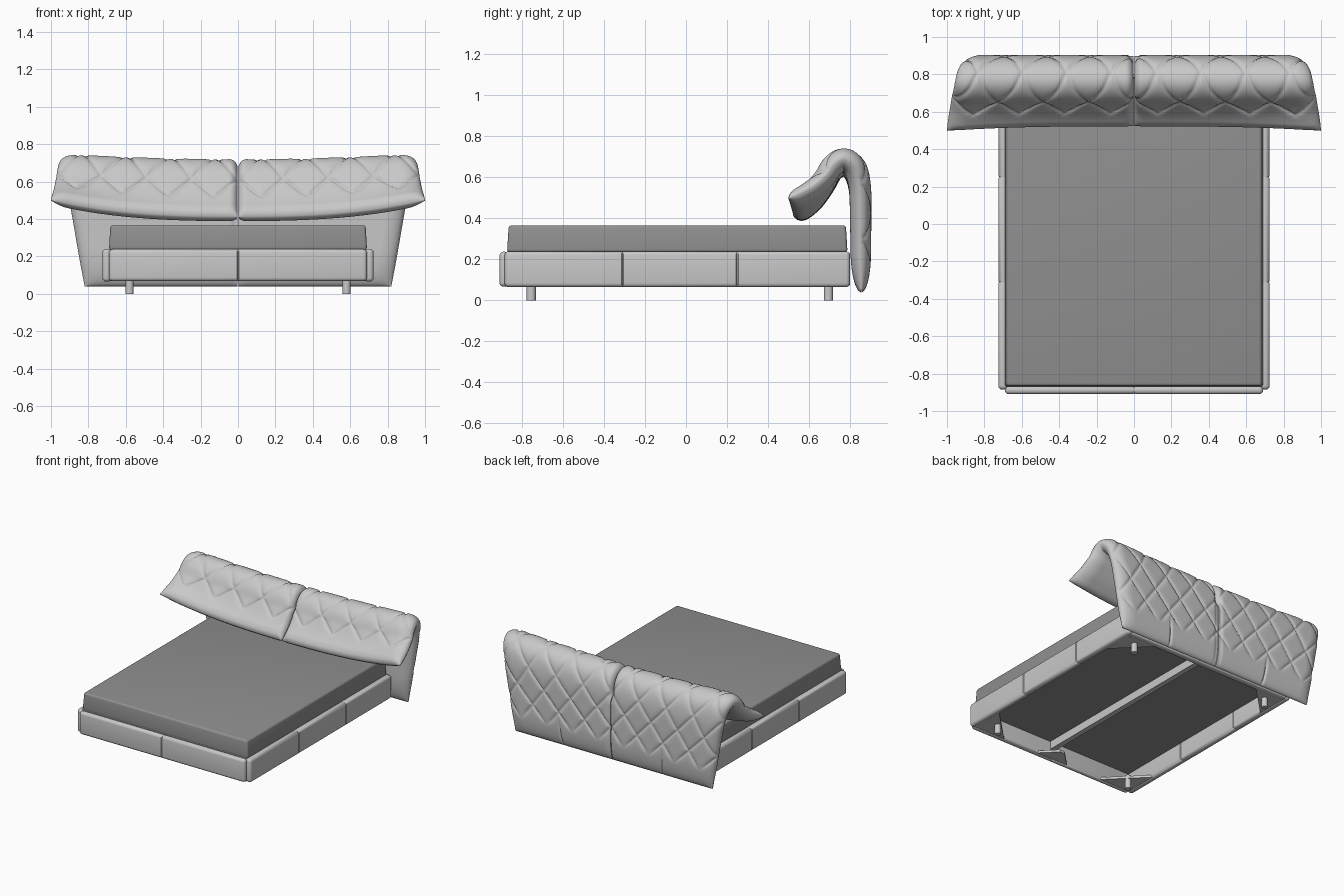
import bpy
import bmesh
import math
from mathutils import Vector

cube = bpy.data.objects.get("Cube")
if cube:
    bpy.data.objects.remove(cube, do_unlink=True)


def material(name, grey):
    m = bpy.data.materials.new(name)
    m.use_nodes = True
    colour = (grey, grey, grey, 1)
    m.diffuse_color = colour
    m.node_tree.nodes["Principled BSDF"].inputs["Base Color"].default_value = colour
    return m


FABRIC = material("light grey fabric", 0.58)
SHEET = material("mid grey sheet", 0.28)


def finish(name, bm, mat, angle=0.6):
    bmesh.ops.recalc_face_normals(bm, faces=bm.faces[:])
    mesh = bpy.data.meshes.new(name)
    bm.to_mesh(mesh)
    bm.free()
    mesh.materials.append(mat)
    ob = bpy.data.objects.new(name, mesh)
    bpy.context.collection.objects.link(ob)
    bpy.ops.object.select_all(action='DESELECT')
    ob.select_set(True)
    bpy.context.view_layer.objects.active = ob
    bpy.ops.object.shade_smooth_by_angle(angle=angle)
    return ob


def box(name, lo, hi, mat, bevel=0.0, taper=0.0, seams=(), axis=1):
    """Bevelled box; taper insets the top, seams are shallow stitched grooves."""
    bm = bmesh.new()
    bmesh.ops.create_cube(bm, size=1)
    lo, hi = Vector(lo), Vector(hi)
    mid, size = (lo + hi) / 2, hi - lo
    for v in bm.verts:
        k = taper if v.co.z > 0 else 0
        v.co = Vector([mid[i] + v.co[i] * (size[i] - (2 * k if i < 2 else 0))
                       for i in range(3)])
    if bevel:
        bmesh.ops.bevel(bm, geom=bm.edges[:], offset=bevel, segments=4,
                        profile=0.5, affect='EDGES')
    normal = Vector((0, 0, 0))
    normal[axis] = 1
    for s in seams:
        for off in (-0.005, 0, 0.005):
            bmesh.ops.bisect_plane(bm, geom=bm.verts[:] + bm.edges[:] + bm.faces[:],
                                   plane_co=normal * (s + off), plane_no=normal)
        for v in bm.verts:
            if abs(v.co[axis] - s) < 1e-4:
                other = 1 - axis
                v.co[other] += 0.006 if v.co[other] < mid[other] else -0.006
    return finish(name, bm, mat)


def prism(name, outline, z0, z1, mat):
    bm = bmesh.new()
    face = bm.faces.new([bm.verts.new((x, y, z0)) for x, y in outline])
    new = bmesh.ops.extrude_face_region(bm, geom=[face])["geom"]
    for v in new:
        if isinstance(v, bmesh.types.BMVert):
            v.co.z = z1
    return finish(name, bm, mat)


# Padded rails around the open base
for side, s in (("left", 1), ("right", -1)):
    xs = sorted((s * 0.675, s * 0.725))
    box(side + "_rail", (xs[0], -0.885, 0.065), (xs[1], 0.8, 0.24), FABRIC,
        bevel=0.02, seams=(-0.31, 0.25))
box("front_rail", (-0.69, -0.91, 0.067), (0.69, -0.865, 0.238), FABRIC,
    bevel=0.02, seams=(0,), axis=0)
box("back_rail", (-0.69, 0.75, 0.067), (0.69, 0.8, 0.238), FABRIC, bevel=0.015)

# Mattress and the deck that carries it
box("deck", (-0.685, -0.87, 0.2), (0.685, 0.77, 0.245), SHEET)
box("mattress", (-0.69, -0.873, 0.235), (0.69, 0.788, 0.366), SHEET,
    bevel=0.014, taper=0.008)

# Underside: centre beam with its gusset, corner brackets, round legs
box("centre_beam", (-0.02, -0.87, 0.14), (0.02, 0.77, 0.2), FABRIC)
prism("beam_gusset", [(-0.13, -0.87), (0.13, -0.87), (0.02, -0.76), (-0.02, -0.76)],
      0.072, 0.09, FABRIC)
for end, y, d, leg_y in (("front", -0.87, 1, -0.755), ("back", 0.78, -1, 0.695)):
    for side, s in (("left", 1), ("right", -1)):
        tag = end + "_" + side
        reach = 0.26
        prism(tag + "_bracket", [(s * 0.69, y), (s * (0.69 - reach), y),
                                 (s * 0.69, y + d * reach)], 0.07, 0.088, FABRIC)
        bm = bmesh.new()
        bmesh.ops.create_cone(bm, cap_ends=True, segments=24, radius1=0.022,
                              radius2=0.022, depth=0.1)
        bmesh.ops.translate(bm, verts=bm.verts[:], vec=(s * 0.58, leg_y, 0.05))
        finish(tag + "_leg", bm, FABRIC)

# Headboard centreline, floor to flap tip: y, z, half thickness, half width
KEYS = [(.855, .04, .05, .82), (.853, .2, .05, .85), (.852, .4, .052, .885),
        (.848, .54, .054, .915), (.822, .628, .057, .94), (.768, .663, .057, .955),
        (.715, .632, .055, .965), (.675, .56, .052, .975), (.625, .487, .05, .985),
        (.57, .435, .046, .995), (.525, .41, .045, 1.0)]
N = 120        # grid cells each way, a whole number per diamond
DIAMONDS = 4


def spline(keys, steps=40):
    """Catmull-Rom curve resampled at N+1 points of equal spacing."""
    k = [Vector(p) for p in keys]
    k = [2 * k[0] - k[1]] + k + [2 * k[-1] - k[-2]]
    dense = []
    for i in range(1, len(k) - 2):
        a, b, c, d = k[i - 1:i + 3]
        for j in range(steps):
            t = j / steps
            dense.append(0.5 * (2 * b + (c - a) * t + (2 * a - 5 * b + 4 * c - d) * t * t
                                + (3 * b - a - 3 * c + d) * t ** 3))
    dense.append(k[-2])
    run = [0.0]
    for p, q in zip(dense, dense[1:]):
        run.append(run[-1] + (q - p).xy.length)
    out, i = [], 0
    for n in range(N + 1):
        target = run[-1] * n / N
        while i < len(run) - 2 and run[i + 1] < target:
            i += 1
        t = (target - run[i]) / (run[i + 1] - run[i])
        out.append(dense[i].lerp(dense[i + 1], t))
    return out, run[-1]


def ramp(a, b, x):
    t = min(max((x - a) / (b - a), 0), 1)
    return t * t * (3 - 2 * t)


def rounding(dist, radius):
    return math.sqrt(max(1 - (1 - min(dist / radius, 1)) ** 2, 0))


def crease(phase):
    """Depth of a quilting line, strongest where phase is whole."""
    cells = abs(phase - round(phase)) * N / DIAMONDS
    return math.exp(-(cells / 1.1) ** 2) + 0.35 * math.exp(-(cells / 4) ** 2)


path, length = spline(KEYS)
bm = bmesh.new()
outer, inner = [], []
for j, (y, z, thick, width) in enumerate(path):
    v = j / N
    tangent = (path[min(j + 1, N)] - path[max(j - 1, 0)]).xy.normalized()
    ny, nz = tangent.y, -tangent.x      # points to the quilted side
    split = ramp(0.42, 0.54, v)         # the two halves part above the back
    quilted = ramp(0.12, 0.2, v) * (1 - ramp(0.84, 0.9, v))
    along = rounding(v * length, 0.2) * rounding((1 - v) * length, 0.06)
    row_out, row_in = [], []
    for i in range(N + 1):
        u = i / N
        x = 0.003 + u * (width - 0.003)
        centre = rounding(x, 0.045)
        centre = max(centre, 0.86 * (1 - split))
        half = thick * max(along * centre * rounding((1 - u) * width, 0.1), 0.08)
        lift = 0.03 * ramp(0.3, 0.6, v) * u * u + 0.06 * ramp(0.7, 1, v) * u ** 3
        cy = y - 0.025 * ramp(0.7, 1, v) * u ** 3
        groove = quilted * max(crease((u + v) * DIAMONDS), crease((u - v) * DIAMONDS))
        low_seam = (1 - ramp(0.12, 0.25, v)) * math.exp(-((u - 0.5) * N / 1.1) ** 2)
        top = half - min(0.009 * max(groove, low_seam), half * 0.5)
        row_out.append(bm.verts.new((x, cy + ny * top, z + lift + nz * top)))
        row_in.append(bm.verts.new((x, cy - ny * half, z + lift - nz * half)))
    outer.append(row_out)
    inner.append(row_in)

for grid in (outer, inner):
    for j in range(N):
        for i in range(N):
            bm.faces.new((grid[j][i], grid[j][i + 1], grid[j + 1][i + 1], grid[j + 1][i]))


def rim(grid):
    return (grid[0][:-1] + [r[-1] for r in grid[:-1]]
            + grid[-1][:0:-1] + [r[0] for r in grid[:0:-1]])


a, b = rim(outer), rim(inner)
for n in range(len(a)):
    m = (n + 1) % len(a)
    bm.faces.new((a[n], a[m], b[m], b[n]))

# One half is modelled, the other is its mirror
headboard = finish("quilted_headboard", bm, FABRIC, angle=1.2)
mirror = headboard.modifiers.new("Mirror", 'MIRROR')
mirror.use_mirror_merge = False
